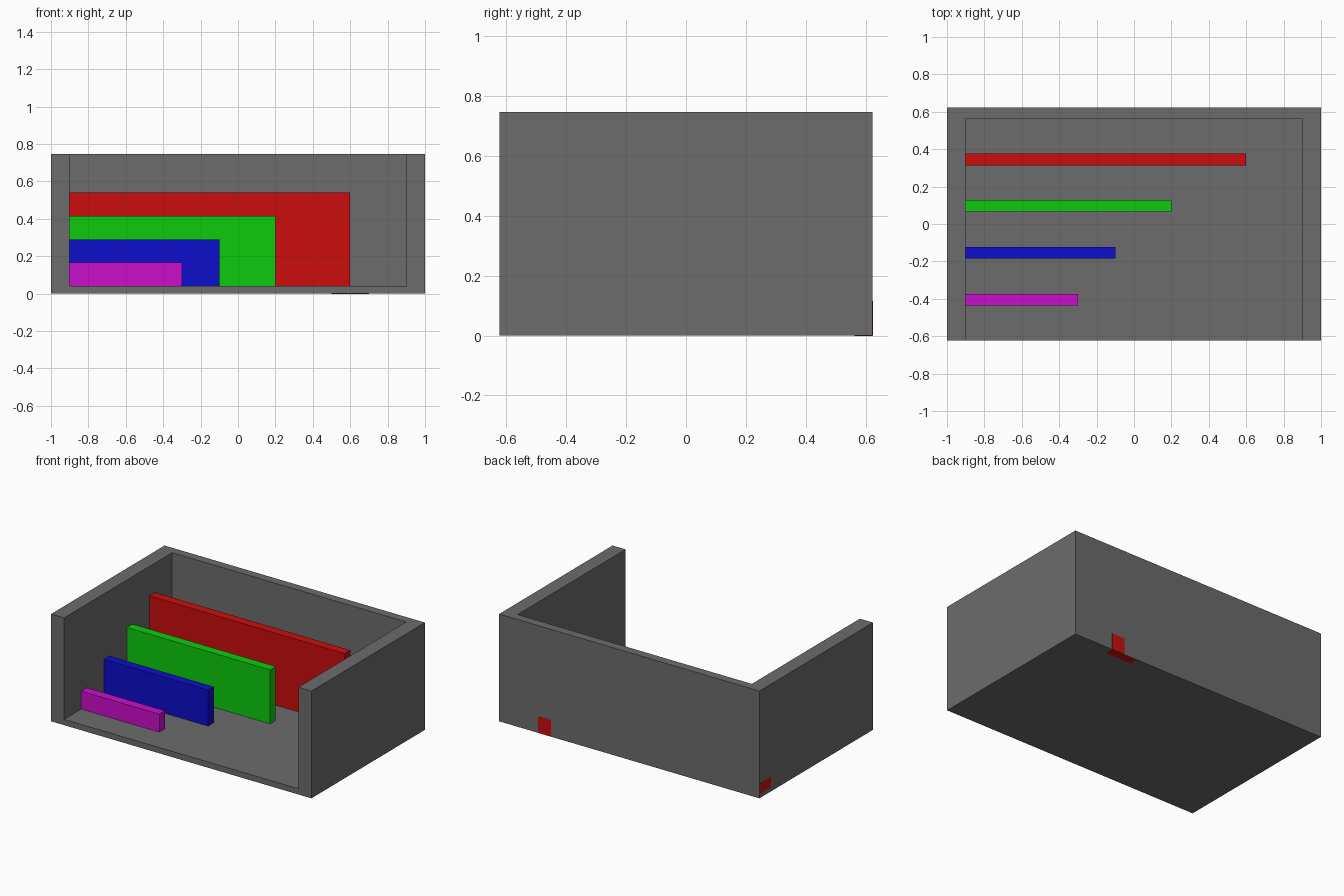
import bpy
from mathutils import Vector

if "Cube" in bpy.data.objects:
    bpy.data.objects.remove(bpy.data.objects["Cube"])


def material(name, rgb):
    m = bpy.data.materials.new(name)
    m.diffuse_color = (*rgb, 1)
    m.use_nodes = True
    m.node_tree.nodes["Principled BSDF"].inputs["Base Color"].default_value = m.diffuse_color
    return m


GREY = material("dark_grey", (0.15, 0.15, 0.15))
RED = material("red", (0.6, 0.004, 0.004))
GREEN = material("green", (0.004, 0.6, 0.004))
BLUE = material("blue", (0.004, 0.004, 0.6))
MAGENTA = material("magenta", (0.6, 0.004, 0.6))


def box(name, lo, hi, mat):
    """Axis-aligned box between two corners."""
    lo, hi = Vector(lo), Vector(hi)
    bpy.ops.mesh.primitive_cube_add(size=1, location=(lo + hi) / 2)
    ob = bpy.context.object
    ob.name = name
    ob.data.transform(ob.matrix_world.to_3x3().to_4x4())
    for v in ob.data.vertices:
        v.co = Vector(a * b for a, b in zip(v.co, hi - lo))
    if mat:
        ob.data.materials.append(mat)
    return ob


# Tray: floor, back wall and two side walls, open at the front and top
X, Y, H = 1.0, 0.6225, 0.745
FLOOR, SIDE, BACK = 0.04, 0.1, 0.06
tray = box("tray", (-X, -Y, 0), (X, Y, H), GREY)
cutter = box("tray_cutter", (-X + SIDE, -Y - 0.2, FLOOR), (X - SIDE, Y - BACK, H + 0.2), GREY)
cutter.hide_render = True
cutter.hide_set(True)
cut = tray.modifiers.new("hollow", "BOOLEAN")
cut.operation = "DIFFERENCE"
cut.solver = "EXACT"
cut.object = cutter

# Stepped bars growing from the left wall, tallest and longest at the back
bars = [
    ("red_bar", RED, 0.6, 0.345, 0.54),
    ("green_bar", GREEN, 0.2, 0.0975, 0.415),
    ("blue_bar", BLUE, -0.1, -0.154, 0.29),
    ("magenta_bar", MAGENTA, -0.3, -0.404, 0.165),
]
for name, mat, end, y, top in bars:
    box(name, (-X + SIDE, y - 0.031, FLOOR), (end, y + 0.031, top), mat)

# Small red inlays, flush with the back, underside and left side
E = 0.001
box("back_inlay", (0.6, Y - 0.02, 0.0), (0.7, Y + E, 0.115), RED)
box("underside_inlay", (0.5, Y - 0.06, -E), (0.7, Y - E, 0.02), RED)
box("side_inlay", (-X - E, Y - 0.125, 0.03), (-X + 0.02, Y - 0.005, 0.1), RED)
